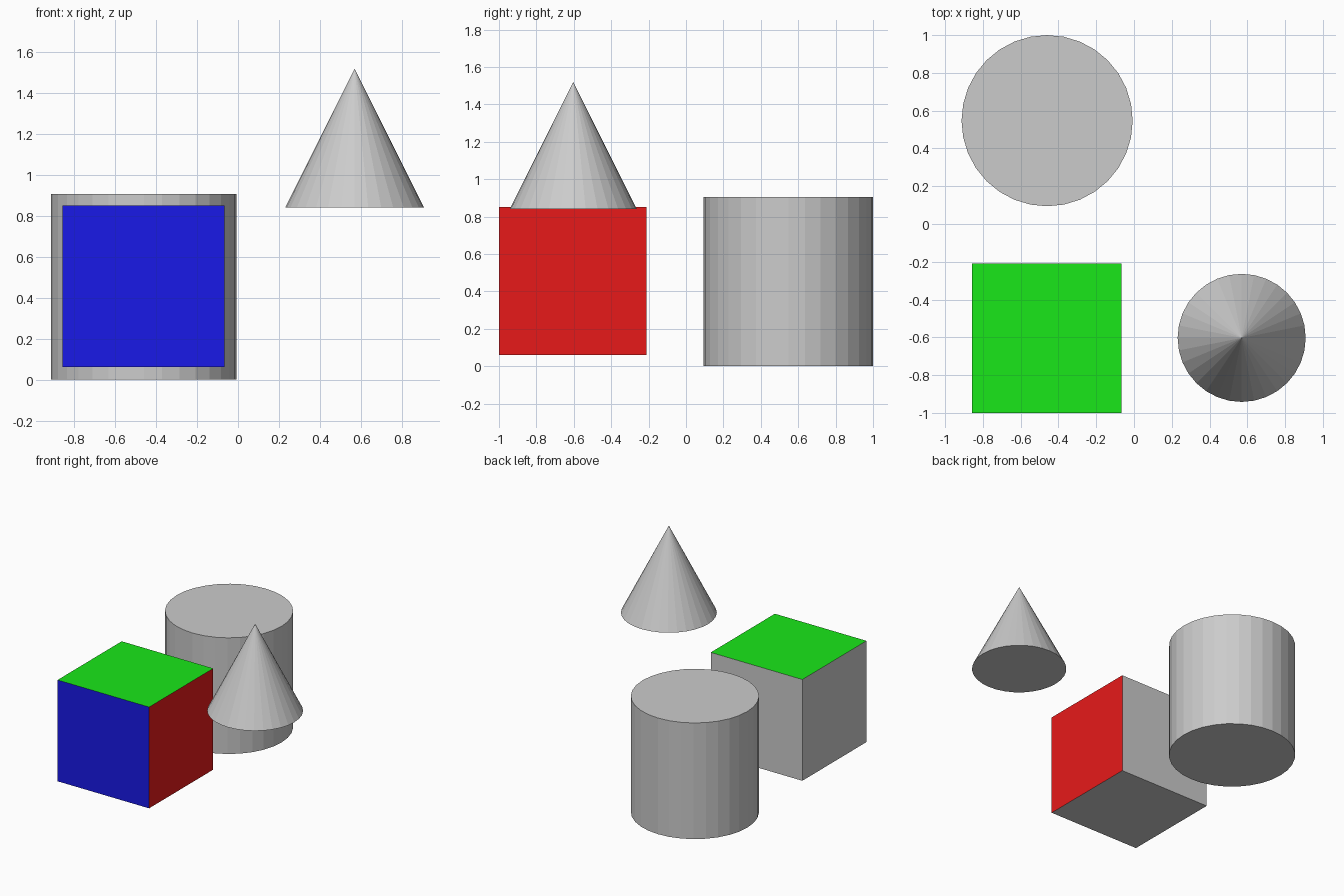
import bpy
from mathutils import Vector

if "Cube" in bpy.data.objects:
    bpy.data.objects.remove(bpy.data.objects["Cube"])


def colour(name, rgb):
    mat = bpy.data.materials.new(name)
    mat.diffuse_color = (*rgb, 1.0)
    mat.use_nodes = True
    mat.node_tree.nodes["Principled BSDF"].inputs["Base Color"].default_value = mat.diffuse_color
    return mat


# Cylinder at the back left, standing on the ground
bpy.ops.mesh.primitive_cylinder_add(vertices=32, radius=0.453, depth=0.906,
                                    location=(-0.46, 0.547, 0.453))
bpy.context.object.name = "cylinder"

# Floating cone at the front right
bpy.ops.mesh.primitive_cone_add(vertices=32, radius1=0.339, radius2=0, depth=0.678,
                                location=(0.57, -0.603, 1.181))
bpy.context.object.name = "cone"

# Cube at the front left, with three coloured faces
bpy.ops.mesh.primitive_cube_add(size=0.79, location=(-0.462, -0.605, 0.456))
cube = bpy.context.object
cube.name = "cube"
cube.data.materials.append(colour("grey", (0.8, 0.8, 0.8)))
painted = [
    ("blue_front", (0.01, 0.01, 0.8), Vector((0, -1, 0))),
    ("red_right", (0.8, 0.01, 0.01), Vector((1, 0, 0))),
    ("green_top", (0.01, 0.8, 0.01), Vector((0, 0, 1))),
]
for slot, (name, rgb, direction) in enumerate(painted, 1):
    cube.data.materials.append(colour(name, rgb))
    for face in cube.data.polygons:
        if face.normal.dot(direction) > 0.9:
            face.material_index = slot
